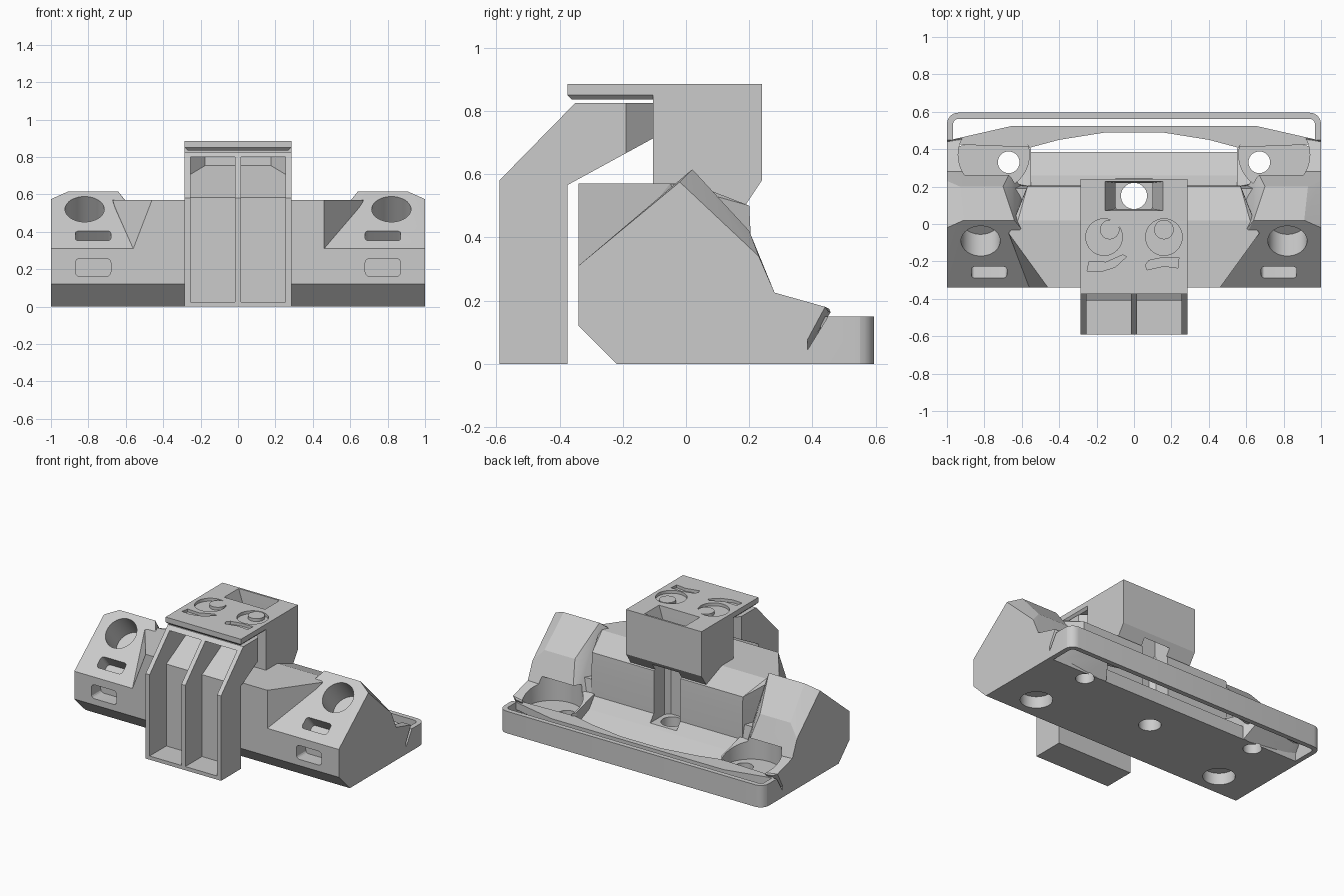
import bpy, bmesh, math
from mathutils import Vector, Matrix

old = bpy.data.objects.get("Cube")
if old:
    bpy.data.objects.remove(old, do_unlink=True)

grey = bpy.data.materials.new("plain_grey")
grey.use_nodes = True
grey.diffuse_color = (0.6, 0.6, 0.6, 1)
grey.node_tree.nodes["Principled BSDF"].inputs["Base Color"].default_value = (0.6, 0.6, 0.6, 1)


def finish(name, bm):
    bmesh.ops.recalc_face_normals(bm, faces=bm.faces)
    mesh = bpy.data.meshes.new(name)
    bm.to_mesh(mesh)
    bm.free()
    mesh.materials.append(grey)
    ob = bpy.data.objects.new(name, mesh)
    bpy.context.collection.objects.link(ob)
    return ob


def prism(name, pts, lo, hi, axis="x"):
    """Extrude a (y, z) profile along x, or an (x, y) plan along z."""
    bm = bmesh.new()
    place = (lambda a, b: (lo, a, b)) if axis == "x" else (lambda a, b: (a, b, lo))
    face = bm.faces.new([bm.verts.new(place(a, b)) for a, b in pts])
    out = bmesh.ops.extrude_face_region(bm, geom=[face])
    move = Vector((hi - lo, 0, 0)) if axis == "x" else Vector((0, 0, hi - lo))
    bmesh.ops.translate(bm, vec=move, verts=[v for v in out["geom"] if isinstance(v, bmesh.types.BMVert)])
    return finish(name, bm)


def hull(name, pts):
    bm = bmesh.new()
    verts = [bm.verts.new(p) for p in pts]
    out = bmesh.ops.convex_hull(bm, input=verts)
    junk = {g for g in out["geom_interior"] + out["geom_unused"] if isinstance(g, bmesh.types.BMVert)}
    bmesh.ops.delete(bm, geom=list(junk), context="VERTS")
    bmesh.ops.dissolve_limit(bm, angle_limit=0.01, verts=bm.verts, edges=bm.edges)
    return finish(name, bm)


def cylinder(name, centre, r, depth, tilt=0.0):
    bm = bmesh.new()
    m = Matrix.Translation(centre) @ Matrix.Rotation(tilt, 4, "X")
    bmesh.ops.create_cone(bm, cap_ends=True, segments=40, radius1=r, radius2=r, depth=depth, matrix=m)
    return finish(name, bm)


def slot(name, centre, w, h, depth, tilt):
    """Rounded box, cut along its own z."""
    bm = bmesh.new()
    m = Matrix.Translation(centre) @ Matrix.Rotation(tilt, 4, "X")
    bmesh.ops.create_cube(bm, size=1, matrix=m @ Matrix.Diagonal((w, h, depth, 1)))
    along = (m.to_3x3() @ Vector((0, 0, 1))).normalized()
    edges = [e for e in bm.edges if abs((e.verts[0].co - e.verts[1].co).normalized().dot(along)) > 0.99]
    bmesh.ops.bevel(bm, geom=edges, offset=min(w, h) * 0.25, segments=4, affect="EDGES", profile=0.5)
    return finish(name, bm)


def combine(target, other, op="DIFFERENCE"):
    mod = target.modifiers.new("join", "BOOLEAN")
    mod.operation, mod.solver, mod.object = op, "EXACT", other
    bpy.context.view_layer.objects.active = target
    bpy.ops.object.modifier_apply(modifier=mod.name)
    bpy.data.objects.remove(other, do_unlink=True)


def both(pts):
    return [(s * x, y, z) for x, y, z in pts for s in (-1, 1)]


# Main body: low full-width base and raised centre
body = prism("main_body", [(-.22, 0), (-.34, .12), (-.34, .31), (.19, .31), (.205, .21), (.26, .14),
                           (.385, .09), (.385, 0)], -1, 1)
centre = both([(.46, -.34, .57), (.67, -.05, .57), (.62, .02, .57), (.57, .2, .5), (.57, .205, .4),
               (.57, .205, .1), (.46, -.34, .31), (.46, -.34, .2)])
combine(body, hull("centre", centre + [(-.56, -.34, .31), (-.56, -.34, .2)]), "UNION")

# Lamp pods with bevelled ridges, and the rear corner decks
for s in (-1, 1):
    pod = [(.45, -.34, .31), (1, -.34, .31), (.6, -.03, .565), (.64, .02, .615), (.91, .02, .615),
           (1, -.02, .575), (1, .23, .34), (.93, .2, .42), (.7, .2, .42), (.95, .28, .225),
           (1, .28, .225), (.66, .28, .225), (.6, .2, .2), (1, -.34, .15), (.6, -.34, .15), (1, .28, .1)]
    combine(body, hull("pod", [(s * x, y, z) for x, y, z in pod]), "UNION")
    deck = [(.55, .2, 0), (1, .2, .01), (.97, .2, 0), (1, .31, .015), (.97, .35, 0), (.55, .39, 0),
            (1, .28, .225), (.55, .2, .225), (1, .37, .05), (1, .44, .18), (.97, .45, .165),
            (.62, .5, .15), (.55, .4, .17)]
    combine(body, hull("deck", [(s * x, y, z) for x, y, z in deck]), "UNION")

# Lamp bores, slots, rear pockets and underside holes
tilt = math.atan2(.30, .36)
for s in (-1, 1):
    combine(body, cylinder("bore", (s * .82, -.09, .52), .105, .36, tilt))
    combine(body, slot("slot", (s * .775, -.255, .375), .19, .08, .2, tilt))
    combine(body, slot("slot", (s * .775, -.34, .21), .19, .095, .2, math.pi / 2))
    combine(body, cylinder("pocket", (s * .75, .37, .185), .19, .17))
    combine(body, cylinder("hole", (s * .67, .33, 0), .058, .4))
    combine(body, cylinder("hole", (s * .73, -.06, 0), .1, .16))

# Central notch with a through hole
combine(body, prism("notch", [(-.1, .3), (-.1, .09), (-.07, .06), (.07, .06), (.1, .09), (.1, .3)], .16, .8, "z"))
combine(body, cylinder("hole", (0, .15, .1), .07, .5))

# Thin lip bridging the rear corners
lip = [(.98, .45), (.65, .525), (-.65, .525), (-.98, .45), (-.95, .425), (-.55, .41), (-.4, .45), (-.15, .49),
       (.15, .49), (.4, .45), (.55, .41), (.95, .425)]
prism("rear_lip", lip, .1, .15, "z")


# Rear bumper: rounded U with slanted arm ends
def arc(cx, r, a, b):
    return [(cx + r * math.cos(math.radians(a + (b - a) * i / 6)),
             .535 + r * math.sin(math.radians(a + (b - a) * i / 6))) for i in range(7)]


bumper = prism("rear_bumper", [(1, .34)] + arc(.94, .06, 0, 90) + arc(-.94, .06, 90, 180) + [(-1, .34), (-.967, .34)]
               + arc(-.94, .027, 180, 90) + arc(.94, .027, 90, 0) + [(.967, .34)], 0, .15, "z")
combine(bumper, prism("trim", [(.3, -.02), (.345, -.02), (.462, .17), (.3, .17)], -1.1, 1.1))

# Front bracket with two tall recesses that taper inward at the top
bracket = prism("front_bracket", [(-.59, 0), (-.59, .58), (-.35, .825), (-.1, .825), (-.1, .715),
                                  (-.375, .565), (-.375, 0)], -.285, .285)
for s in (-1, 1):
    recess = prism("recess", [(-.7, .025), (-.41, .025), (-.41, .585), (-.03, .795), (-.03, .8),
                              (-.7, .8)], -.3, .3)
    plan = [(.015, -.8), (.255, -.8), (.255, -.19), (.1, -.02), (.015, -.02)]
    combine(recess, prism("plan", [(s * x, y) for x, y in plan], -.1, 1, "z"), "INTERSECT")
    combine(bracket, recess)
    combine(bracket, prism("corner", [(s * .3, -.19), (s * .285, -.19), (s * .19, -.09), (s * .3, -.09)],
                           .5, .9, "z"))

# Head block with overhanging top plate, bevelled below
head = prism("head_block", [(-.105, .885), (.24, .885), (.24, .58), (.19, .505), (-.02, .505), (-.02, .57),
                            (-.105, .57)], -.285, .285)
combine(head, hull("plate", both([(.285, -.375, .885), (.285, -.375, .85), (.27, -.36, .835),
                                  (.285, -.1, .885), (.285, -.1, .85), (.27, -.1, .835)])), "UNION")
combine(head, prism("shaft", [(-.1, .08), (.1, .08), (.1, .22), (-.1, .22)], .4, 1, "z"))
combine(head, hull("funnel", both([(.16, .07, .9), (.16, .228, .9), (.1, .08, .74), (.1, .22, .74)])))

# Engraved face: eyes and brows
for s in (-1, 1):
    combine(head, cylinder("eye", (s * .16, -.07, .9), .098, .07))
brows = ([(-.25, -.25), (-.24, -.2), (-.15, -.205), (-.06, -.165), (-.04, -.175), (-.1, -.23), (-.18, -.255)],
         [(.06, -.22), (.08, -.195), (.15, -.18), (.24, -.18), (.235, -.235), (.16, -.225), (.07, -.245)])
for pts in brows:
    combine(head, prism("brow", pts, .865, .95, "z"))
for name, x in (("right_pupil", -.13), ("left_pupil", .16)):
    cylinder(name, (x, -.03, .872), .052, .026)

# Smooth only the round walls
for ob in bpy.context.scene.objects:
    if ob.type == "MESH":
        bpy.ops.object.select_all(action="DESELECT")
        ob.select_set(True)
        bpy.context.view_layer.objects.active = ob
        bpy.ops.object.shade_smooth_by_angle(angle=math.radians(15))
